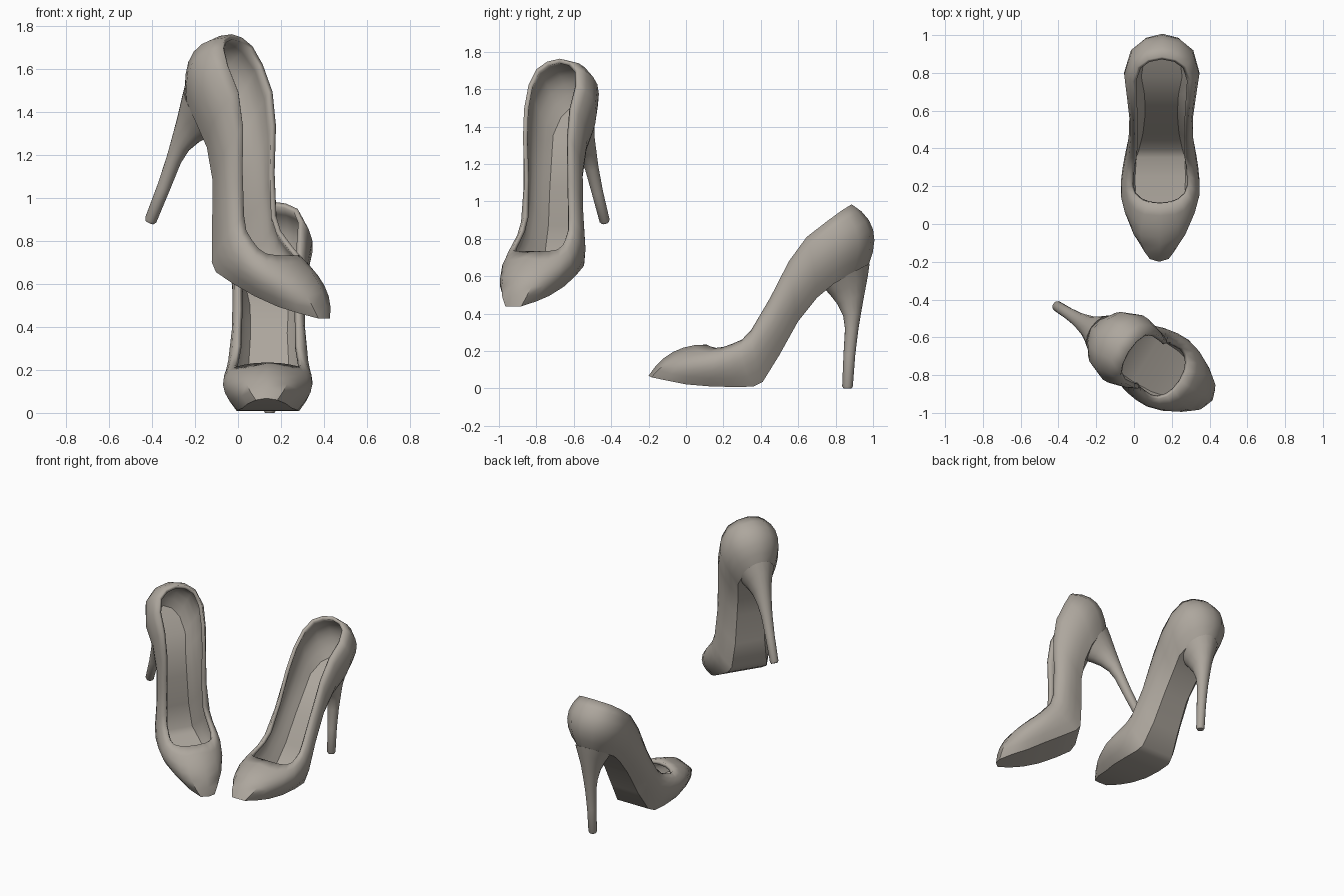
import bpy, bmesh, math
from mathutils import Vector, Matrix

if "Cube" in bpy.data.objects:
    bpy.data.objects.remove(bpy.data.objects["Cube"])

mat = bpy.data.materials.new("warm_grey")
mat.diffuse_color = (0.42, 0.385, 0.34, 1)
mat.use_nodes = True
mat.node_tree.nodes["Principled BSDF"].inputs["Base Color"].default_value = mat.diffuse_color

# Half-shoe guide lines from toe centre to heel centre: sole edge, widest line, opening rim
SOLE = [(0, -.2, .068), (.05, -.185, .06), (.09, -.10, .042), (.115, 0, .022), (.14, .12, .012),
        (.145, .25, .008), (.14, .36, .01), (.125, .41, .035), (.105, .5, .18), (.095, .6, .36),
        (.10, .70, .485), (.12, .79, .56), (.105, .89, .615), (.06, .95, .645), (0, .975, .658)]
WIDE = [(0, -.07, .195), (.10, -.06, .165), (.145, -.02, .145), (.185, .06, .135), (.208, .15, .13),
        (.208, .23, .14), (.20, .30, .16), (.19, .36, .20), (.17, .46, .34), (.165, .57, .52),
        (.18, .68, .66), (.20, .80, .75), (.165, .92, .81), (.09, .98, .84), (0, 1.0, .85)]
RIM = [(0, .11, .235), (.06, .115, .232), (.105, .13, .225), (.14, .16, .217), (.155, .20, .222),
       (.155, .25, .24), (.15, .30, .262), (.14, .35, .315), (.14, .45, .485), (.145, .55, .68),
       (.15, .645, .81), (.155, .755, .895), (.13, .83, .95), (.075, .87, .975), (0, .885, .985)]
# Heel sections: front y, front z, back y, back z, half width
HEEL = [(.737, .538, .982, .67, .115), (.775, .495, .972, .60, .086), (.81, .45, .955, .51, .062),
        (.84, .39, .937, .41, .048), (.85, .32, .922, .32, .038), (.842, .18, .905, .18, .031),
        (.835, .012, .892, .012, .028), (.842, 0, .885, 0, .022)]
ROWS = 6


def finish(bm, name, matrix, angle):
    me = bpy.data.meshes.new(name)
    bm.to_mesh(me)
    bm.free()
    me.materials.append(mat)
    ob = bpy.data.objects.new(name, me)
    bpy.context.collection.objects.link(ob)
    ob.matrix_world = matrix
    bpy.ops.object.select_all(action='DESELECT')
    bpy.context.view_layer.objects.active = ob
    ob.select_set(True)
    bpy.ops.object.shade_smooth_by_angle(angle=math.radians(angle))
    return ob


def shoe(side, matrix, skew):
    def bend(x, y, z):
        return Vector((x + skew * (y - .3), y, z))

    # Upper: columns run round the foot, each curving from the sole edge to the rim
    n = len(SOLE) - 1
    order = [(i, 1) for i in range(n + 1)] + [(i, -1) for i in range(n - 1, 0, -1)]
    bm = bmesh.new()
    cols = []
    for i, s in order:
        a, b, c = Vector(SOLE[i]), Vector(WIDE[i]), Vector(RIM[i])
        col = []
        for k in range(ROWS + 1):
            t = k / ROWS
            p = a * (2*t - 1)*(t - 1) + b * 4*t*(1 - t) + c * t*(2*t - 1)
            col.append(bm.verts.new(bend(p.x * s, p.y, p.z)))
        cols.append(col)
    m = len(cols)
    for i in range(m):
        p, q = cols[i], cols[(i + 1) % m]
        for k in range(ROWS):
            bm.faces.new((p[k], q[k], q[k + 1], p[k + 1]))
    # Sole: strips between the two sides
    for i in range(n):
        vs = [cols[i][0], cols[-i][0], cols[-i - 1][0], cols[i + 1][0]]
        bm.faces.new(list(dict.fromkeys(vs)))
    body = finish(bm, side + "_shoe_upper", matrix, 42)
    sol = body.modifiers.new("lining", 'SOLIDIFY')
    sol.thickness = .024
    sol.offset = -1

    # Stiletto heel: tapered oval sections
    bm = bmesh.new()
    rings = []
    for yf, zf, yb, zb, w in HEEL:
        ring = []
        for j in range(16):
            a = 2 * math.pi * j / 16
            f = (1 - math.cos(a)) / 2
            ring.append(bm.verts.new(bend(w * math.sin(a), yf + (yb - yf)*f, zf + (zb - zf)*f)))
        rings.append(ring)
    for p, q in zip(rings, rings[1:]):
        for j in range(16):
            bm.faces.new((p[j], p[(j + 1) % 16], q[(j + 1) % 16], q[j]))
    bm.faces.new(rings[0])
    bm.faces.new(rings[-1])
    bmesh.ops.recalc_face_normals(bm, faces=bm.faces)
    finish(bm, side + "_shoe_heel", matrix, 50)


# Standing shoe, and the second one turned and tipped in the air
shoe("standing", Matrix.Translation((.14, 0, 0)), .014)
e2 = Vector((-.745, .466, .479)).normalized()
e3 = Vector((.405, -.256, .877))
e1 = e2.cross(e3).normalized()
e3 = e1.cross(e2)
rot = Matrix((e1, e2, e3)).transposed().to_4x4()
shoe("raised", Matrix.Translation((.236, -.828, .475)) @ rot, -.014)
